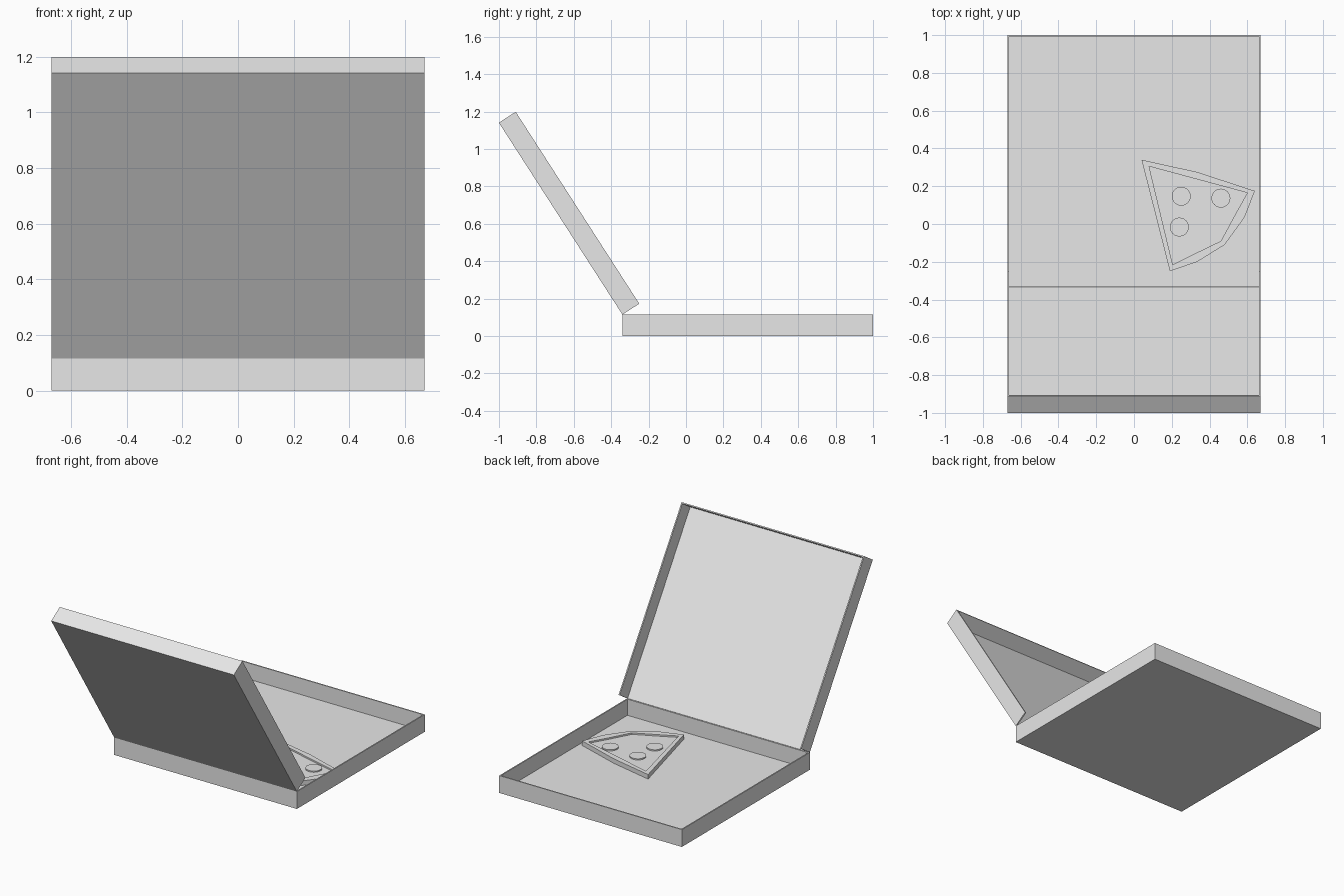
import bpy, bmesh, math
from mathutils import Matrix, Vector

if "Cube" in bpy.data.objects:
    bpy.data.objects.remove(bpy.data.objects["Cube"], do_unlink=True)

card = bpy.data.materials.new("light_grey")
card.use_nodes = True
GREY = (0.8, 0.8, 0.8, 1)
card.diffuse_color = GREY
card.node_tree.nodes["Principled BSDF"].inputs["Base Color"].default_value = GREY

HALF = 0.67      # half width of the box
WALL = 0.008     # card thickness
HINGE = Vector((0, -0.34, 0.115))


def finish(name, bm):
    bmesh.ops.recalc_face_normals(bm, faces=bm.faces)
    mesh = bpy.data.meshes.new(name)
    bm.to_mesh(mesh)
    bm.free()
    mesh.materials.append(card)
    obj = bpy.data.objects.new(name, mesh)
    bpy.context.collection.objects.link(obj)
    return obj


def tray(name, depth, height, open_back):
    """Thin-walled tray from y = 0 to depth, made as a sheet with thickness."""
    bm = bmesh.new()
    bmesh.ops.create_cube(bm, size=1)
    for v in bm.verts:
        v.co = ((v.co.x * 2 * HALF), (v.co.y + 0.5) * depth, (v.co.z + 0.5) * height)
    bm.normal_update()
    drop = [f for f in bm.faces if f.normal.z > 0.9 or (open_back and f.normal.y < -0.9)]
    bmesh.ops.delete(bm, geom=drop, context='FACES')
    mesh_normals = [f.normal.copy() for f in bm.faces]
    obj = finish(name, bm)
    # keep the sheet facing outward so the thickness grows inward
    if obj.data.polygons[0].normal.dot(mesh_normals[0]) < 0:
        obj.data.flip_normals()
    mod = obj.modifiers.new("card_thickness", 'SOLIDIFY')
    mod.thickness = WALL
    mod.offset = -1
    mod.use_even_offset = True
    return obj


# Box base and the lid standing open behind the hinge
base = tray("box_base", 1.34, HINGE.z, False)
base.location = (0, HINGE.y, 0)

lid = tray("box_lid", 1.22, 0.107, True)
lid_dir = Vector((0, -0.66, 1.025)).normalized()
lid_up = Vector((0, lid_dir.z, -lid_dir.y))
lid.matrix_world = Matrix.Translation(HINGE) @ Matrix(
    (Vector((-1, 0, 0)), lid_dir, lid_up)).transposed().to_4x4()

# Slice: raised rim around a slightly sunken filling
rim = [(0.04, 0.34), (0.335, 0.275), (0.64, 0.175), (0.585, 0.035),
       (0.48, -0.11), (0.335, -0.2), (0.19, -0.25)]
inner = [(0.08, 0.305), (0.34, 0.235), (0.6, 0.165), (0.53, 0.04),
         (0.46, -0.09), (0.33, -0.153), (0.205, -0.215)]
TOP, FILL = 0.038, 0.028
bm = bmesh.new()
rings = [[bm.verts.new((x, y, z)) for x, y in pts]
         for pts, z in ((rim, WALL), (rim, TOP), (inner, TOP), (inner, FILL))]
for low, high in zip(rings, rings[1:]):
    for i in range(len(rim)):
        j = (i + 1) % len(rim)
        bm.faces.new((low[i], low[j], high[j], high[i]))
bm.faces.new(rings[0])
bm.faces.new(rings[-1])
finish("pizza_slice", bm)

# Round toppings
for n, (x, y) in enumerate([(0.46, 0.137), (0.24, -0.016), (0.25, 0.147)], 1):
    bm = bmesh.new()
    bmesh.ops.create_cone(bm, cap_ends=True, segments=24, radius1=0.05, radius2=0.05,
                          depth=0.008, matrix=Matrix.Translation((x, y, FILL + 0.004)))
    finish(f"topping_{n}", bm)
